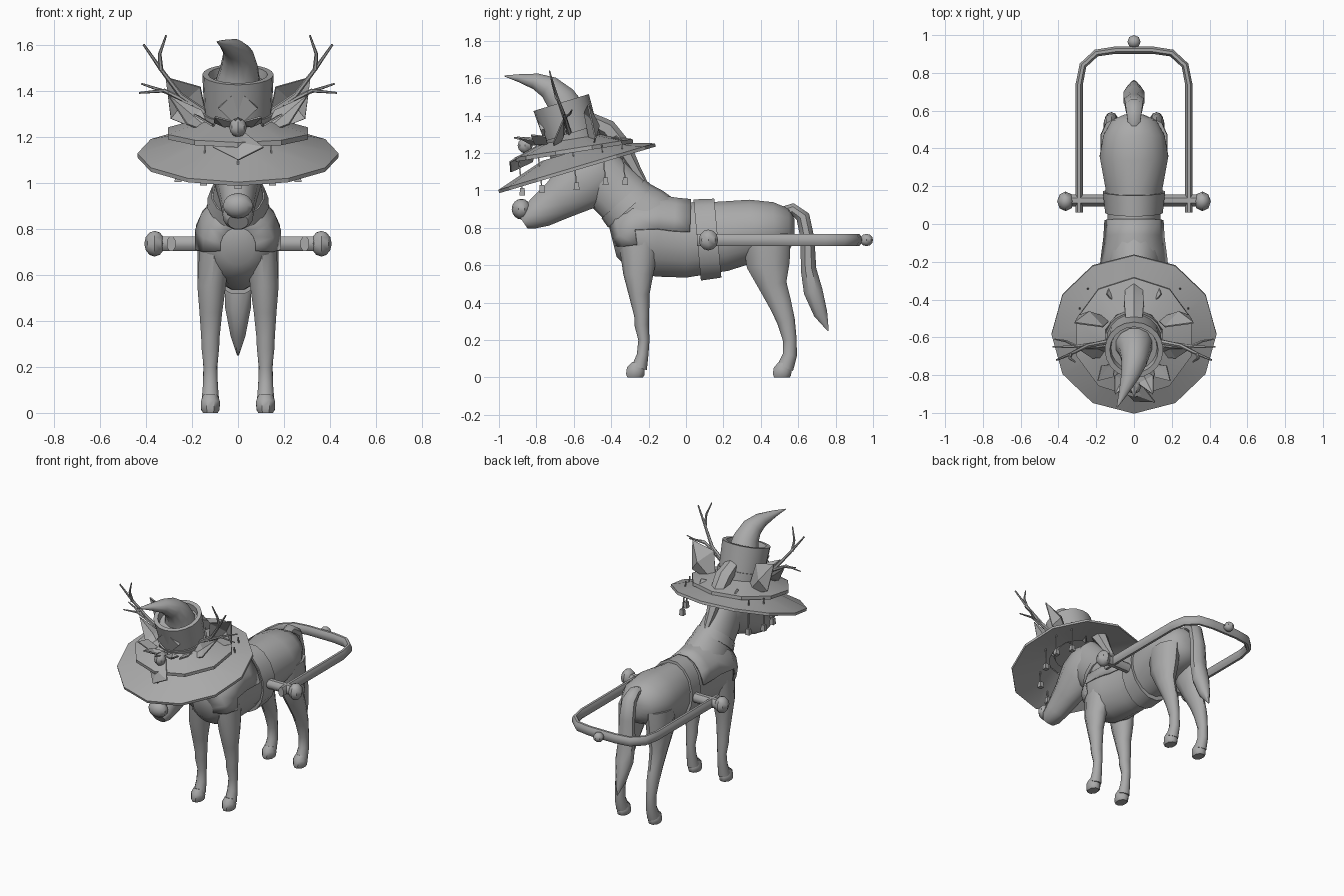
import bpy, bmesh, math
from mathutils import Vector, Matrix

if "Cube" in bpy.data.objects:
    bpy.data.objects.remove(bpy.data.objects["Cube"])

GREY = (0.4, 0.4, 0.4, 1)
mat = bpy.data.materials.new("plain grey")
mat.use_nodes = True
mat.diffuse_color = GREY
mat.node_tree.nodes["Principled BSDF"].inputs["Base Color"].default_value = GREY
X, Z = Vector((1, 0, 0)), Vector((0, 0, 1))


def finish(name, bm, smooth=35):
    bmesh.ops.recalc_face_normals(bm, faces=bm.faces)
    mesh = bpy.data.meshes.new(name)
    bm.to_mesh(mesh)
    bm.free()
    mesh.materials.append(mat)
    ob = bpy.data.objects.new(name, mesh)
    bpy.context.collection.objects.link(ob)
    if smooth:
        bpy.ops.object.select_all(action="DESELECT")
        ob.select_set(True)
        bpy.context.view_layer.objects.active = ob
        bpy.ops.object.shade_smooth_by_angle(angle=math.radians(smooth))
    return ob


def bridge(bm, loops, caps=True):
    n = len(loops[0])
    for a, b in zip(loops, loops[1:]):
        for i in range(n):
            j = (i + 1) % n
            bm.faces.new((a[i], a[j], b[j], b[i]))
    if caps:
        bm.faces.new(loops[0])
        bm.faces.new(loops[-1])


def loft(name, rings, sides=12, ref=X, smooth=45, keep=None, caps=True):
    """Ellipses along a path: each ring is x, y, z, radius along ref, other radius."""
    bm = bmesh.new()
    pts = [Vector(r[:3]) for r in rings]
    loops = []
    for i, r in enumerate(rings):
        t = (pts[min(i + 1, len(pts) - 1)] - pts[max(i - 1, 0)]).normalized()
        u = (ref - t * ref.dot(t)).normalized()
        v = t.cross(u)
        angles = [math.tau * (k + 0.5) / sides for k in range(sides)]
        loops.append([bm.verts.new(pts[i] + u * r[3] * math.cos(a) + v * r[4] * math.sin(a))
                      for a in angles])
    bridge(bm, loops, caps)
    if keep:
        drop = [f for f in bm.faces if not keep(f.calc_center_median())]
        bmesh.ops.delete(bm, geom=drop, context="FACES")
    return finish(name, bm, smooth)


def lathe(name, profile, centre, tilt, sides, closed=False, smooth=30):
    """Turn radius, height pairs about a leaning axis."""
    bm = bmesh.new()
    m = Matrix.Translation(centre) @ Matrix.Rotation(math.radians(tilt), 4, "X")
    loops = [[bm.verts.new(m @ Vector((r * math.sin(math.tau * k / sides),
                                       -r * math.cos(math.tau * k / sides), h)))
              for k in range(sides)] for r, h in profile]
    bridge(bm, loops + loops[:1] if closed else loops, not closed)
    return finish(name, bm, smooth)


def ball(name, centre, scale, sides=8, rows=6):
    bm = bmesh.new()
    bmesh.ops.create_uvsphere(bm, u_segments=sides, v_segments=rows, radius=1)
    bmesh.ops.transform(bm, matrix=Matrix.LocRotScale(Vector(centre), None, Vector(scale)), verts=bm.verts)
    return finish(name, bm)


def leaf(name, base, tip, side, fold=(0, 0.02, 0), at=0.45):
    """Pointed plate folded along its middle."""
    bm = bmesh.new()
    b, t, s = Vector(base), Vector(tip), Vector(side)
    mid = b.lerp(t, at)
    vb, vt = bm.verts.new(b), bm.verts.new(t)
    vm = bm.verts.new(mid + Vector(fold))
    for k in (1, -1):
        e = bm.verts.new(mid + s * k)
        bm.faces.new((vb, e, vm))
        bm.faces.new((vm, e, vt))
    ob = finish(name, bm, 0)
    ob.modifiers.new("thickness", "SOLIDIFY").thickness = 0.008
    return ob


def rod(name, points, r0, r1, ref=Vector((0, 1, 0)), sides=6):
    n = len(points) - 1
    return loft(name, [(*p, r0 + (r1 - r0) * i / n, r0 + (r1 - r0) * i / n)
                       for i, p in enumerate(points)], sides, ref)


# Body: y, z, half width, half height
trunk = [(.58, .79, .05, .06), (.55, .79, .12, .115), (.47, .79, .165, .15), (.36, .785, .185, .17),
         (.2, .755, .155, .19), (0, .735, .14, .205), (-.15, .75, .16, .215), (-.27, .75, .175, .195),
         (-.35, .73, .14, .15), (-.39, .72, .07, .08)]
loft("body", [(0, *r) for r in trunk], 16, smooth=60)
loft("neck", [(0, -.16, .78, .15, .2), (0, -.25, .87, .14, .18), (0, -.32, .94, .115, .15),
              (0, -.41, 1.03, .1, .15), (0, -.5, 1.13, .09, .14)], 14)
loft("neck_strap", [(0, -.295, .91, .135, .163), (0, -.335, .955, .118, .156)], 14)
loft("head", [(0, -.4, 1.15, .07, .08), (0, -.46, 1.11, .105, .15), (0, -.56, 1.04, .11, .16),
              (0, -.68, .95, .085, .115), (0, -.78, .885, .07, .09), (0, -.84, .85, .066, .065),
              (0, -.87, .83, .045, .04)], 12)
ball("muzzle", (0, -.88, .9), (.068, .052, .055), 10, 8)
loft("mane", [(0, -.52, 1.38, .05, .04), (0, -.42, 1.33, .06, .05), (0, -.34, 1.23, .05, .05),
              (0, -.27, 1.11, .03, .03), (0, -.21, 1.02, .015, .015)], 6)
loft("tail", [(0, .5, .88, .03, .03), (0, .57, .9, .04, .035), (0, .625, .86, .05, .04),
              (0, .65, .74, .055, .04), (0, .655, .58, .06, .045), (0, .68, .46, .06, .055),
              (0, .72, .34, .035, .04), (0, .76, .25, .004, .004)], 8)

# Legs and hooves, mirrored
for s, side in ((1, "left"), (-1, "right")):
    loft(f"front_leg_{side}", [(s * a, b, c, d, e) for a, b, c, d, e in (
        (.1, -.25, .72, .07, .11), (.115, -.255, .55, .065, .08), (.118, -.25, .44, .052, .055),
        (.12, -.237, .33, .042, .04), (.12, -.237, .28, .04, .038), (.12, -.225, .2, .031, .03),
        (.12, -.232, .12, .034, .031), (.12, -.25, .05, .04, .042))], 10)
    loft(f"hind_leg_{side}", [(s * a, b, c, d, e) for a, b, c, d, e in (
        (.1, .43, .76, .08, .13), (.11, .44, .6, .07, .115), (.115, .465, .49, .052, .075),
        (.12, .505, .39, .042, .06), (.12, .535, .3, .04, .048), (.12, .555, .2, .032, .037),
        (.12, .555, .12, .034, .038), (.12, .53, .05, .04, .045))], 10)
    for name, y in (("front", -.26), ("hind", .525)):
        loft(f"{name}_hoof_{side}", [(s * .12, y, .075, .034, .032), (s * .12, y - .008, .045, .045, .052),
                                     (s * .12, y - .012, .015, .043, .053), (s * .12, y - .012, 0, .035, .045)], 8)

# Harness: chest cloth, girth strap, cross bar and shafts
cloth = loft("chest_cloth", [(0, y, z, w * 1.06 + .006, h * 1.05 + .006) for y, z, w, h in
                             [(.02, .737, .145, .205), (-.07, .74, .15, .21)] + trunk[6:]], 16,
             smooth=60, caps=False, keep=lambda c: c.z > .7 + max(0, c.y + .38) * .33)
cloth.modifiers.new("thickness", "SOLIDIFY").thickness = 0.012
loft("girth_strap", [(0, .06, .735, .155, .222), (0, .17, .745, .168, .216)], 16)
rod("cross_bar", [(-.34, .125, .735), (.34, .125, .735)], .034, .034, sides=8)
path = [(.29, .06), (.29, .74), (.27, .84), (.2, .905), (.1, .92)]
path += [(-x, y) for x, y in reversed(path)]
loft("pulling_shaft", [(x, y, .735, .034, .021) for x, y in path], 8, ref=Z)
ball("rear_knob", (0, .965, .735), (.035, .035, .033))
for s, side in ((1, "left"), (-1, "right")):
    ball(f"bar_knob_{side}", (s * .362, .12, .735), (.045, .052, .056))

# Hat: wide brim, upper brim, cup shaped crown and curved horn
lathe("wide_brim", [(.437, 0), (.17, .085), (.17, .1), (.437, .018)], (0, -.58, 1.11), 16.6, 12, True, 15)
lathe("upper_brim", [(.32, -.012), (.32, .01), (.16, .06), (.14, .02)], (0, -.6, 1.215), 9, 10, True, 15)
lathe("crown", [(.142, -.04), (.155, .23), (.128, .23), (.122, .19)], (0, -.6, 1.25), 17, 20)
lathe("crown_band", [(.152, .0), (.156, .06)], (0, -.6, 1.25), 17, 20)
loft("horn", [(0, -.64, 1.43, .1, .1), (.005, -.67, 1.49, .085, .085), (0, -.73, 1.55, .068, .065),
              (-.02, -.8, 1.582, .05, .045), (-.055, -.89, 1.6, .026, .022), (-.09, -.97, 1.612, .003, .003)], 12)
lathe("buckle", [(.085, -.01), (.085, .01)], (0, -.768, 1.325), 107, 4)
leaf("brim_point", (0, -.8, 1.24), (0, -.94, 1.1), (.11, -.06, 0), (0, -.02, .02), .6)
ball("front_berry", (0, -.86, 1.24), (.038, .04, .042))

# Ears, antlers and leaves, mirrored
for s, side in ((1, "left"), (-1, "right")):
    def m(x, y, z, k=s):
        return (k * x, y, z)
    leaf(f"ear_{side}", m(.12, -.5, 1.21), m(.315, -.52, 1.46), m(.065, .03, -.07), m(.01, .05, 0), .55)
    leaf(f"long_leaf_{side}", m(.1, -.7, 1.21), m(.3, -.66, 1.38), m(.03, -.03, -.03))
    leaf(f"front_leaf_{side}", m(.03, -.76, 1.25), m(.1, -.9, 1.29), m(.04, .02, 0), (0, 0, -.02))
    leaf(f"rear_leaf_{side}", m(.06, -.46, 1.25), m(.13, -.33, 1.26), m(.05, .03, .04))
    leaf(f"side_leaf_{side}", m(.1, -.74, 1.25), m(.19, -.83, 1.3), m(.03, .03, .02))
    rod(f"antler_stem_{side}", [m(.12, -.62, 1.29), m(.25, -.645, 1.38), m(.34, -.69, 1.5), m(.41, -.72, 1.6)], .015, .005)
    rod(f"antler_upper_tine_{side}", [m(.335, -.69, 1.49), m(.34, -.71, 1.56), m(.312, -.73, 1.64)], .011, .004)
    rod(f"antler_lower_tine_{side}", [m(.2, -.635, 1.34), m(.32, -.65, 1.4), m(.43, -.65, 1.39)], .013, .004)
    rod(f"antler_small_tine_{side}", [m(.3, -.65, 1.39), m(.36, -.62, 1.41), m(.42, -.61, 1.43)], .009, .004)
leaf("front_spike", (0, -.77, 1.25), (0, -.92, 1.285), (.03, 0, 0), (0, 0, .02))

# Hanging bells around the brim
bells = [(0, -.875, .995)]
for x, y, z in ((.15, -.77, 1.01), (.26, -.585, 1.025), (.3, -.43, 1.05), (.255, -.325, 1.05)):
    bells += [(x, y, z), (-x, y, z)]
for i, (x, y, z) in enumerate(bells):
    rod(f"bell_cord_{i}", [(x, y, z), (x * .95, y - .02, 1.215 + (y + .6) * .16)], .005, .005, X, 4)
    loft(f"bell_{i}", [(x, y, z - .022, .022, .022), (x, y, z + .018, .017, .017)], 4)
